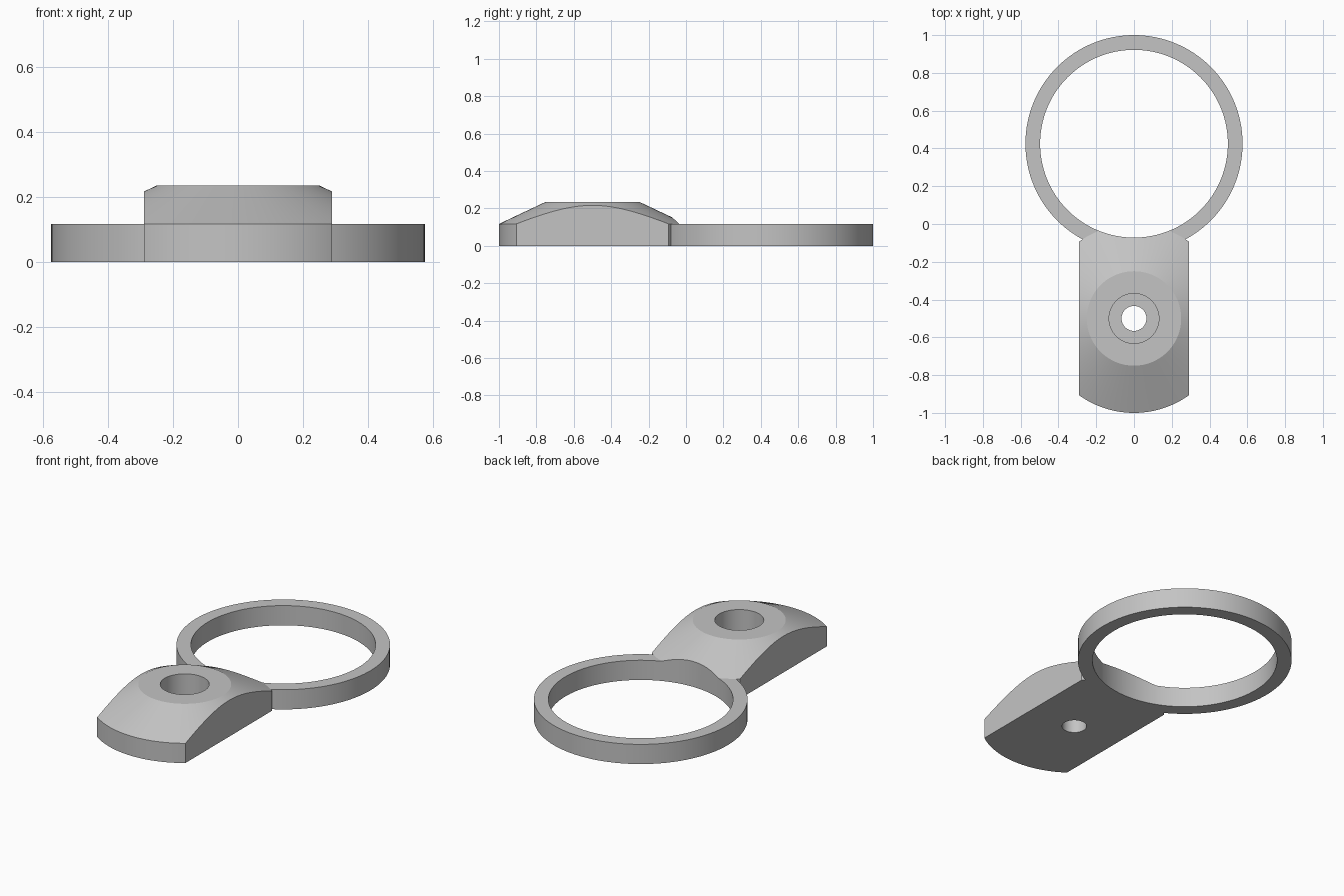
import bpy, bmesh, math

cube = bpy.data.objects.get("Cube")
if cube:
    bpy.data.objects.remove(cube, do_unlink=True)

THICK, TOP = 0.117, 0.235        # ring thickness, clamp height
HALF_WIDTH = 0.29
CLAMP_Y, RING_Y = -0.5, 0.425    # centres of the clamp and the ring

grey = bpy.data.materials.new("light_grey")
grey.use_nodes = True
colour = (0.55, 0.55, 0.55, 1)
grey.diffuse_color = colour
grey.node_tree.nodes["Principled BSDF"].inputs["Base Color"].default_value = colour


def make_object(name, bm):
    bmesh.ops.recalc_face_normals(bm, faces=bm.faces)
    mesh = bpy.data.meshes.new(name)
    bm.to_mesh(mesh)
    bm.free()
    mesh.materials.append(grey)
    obj = bpy.data.objects.new(name, mesh)
    bpy.context.collection.objects.link(obj)
    return obj


def turned(name, y, profile, sides=128):
    """Closed solid turned about a vertical axis from (radius, height) points."""
    bm = bmesh.new()
    loops = []
    for r, z in profile:
        angles = [2 * math.pi * i / sides for i in range(sides)]
        loops.append([bm.verts.new((r * math.cos(a), y + r * math.sin(a), z)) for a in angles])
    for low, high in zip(loops, loops[1:]):
        for i in range(sides):
            j = (i + 1) % sides
            bm.faces.new((low[i], low[j], high[j], high[i]))
    bm.faces.new(loops[0][::-1])
    bm.faces.new(loops[-1])
    return make_object(name, bm)


def box(name, half_width):
    bm = bmesh.new()
    bmesh.ops.create_cube(bm, size=2)
    bmesh.ops.scale(bm, vec=(half_width, 2, 1), verts=bm.verts)
    return make_object(name, bm)


def combine(target, other, operation):
    mod = target.modifiers.new(operation.lower(), "BOOLEAN")
    mod.operation, mod.object, mod.solver = operation, other, "EXACT"
    bpy.context.view_layer.objects.active = target
    bpy.ops.object.modifier_apply(modifier=mod.name)
    bpy.data.objects.remove(other, do_unlink=True)


# Clamp block: a chamfered disc trimmed to straight sides
bracket = turned("clamp_and_ring", CLAMP_Y, [(0.5, 0), (0.5, THICK), (0.25, TOP)])
combine(bracket, box("side_trim", HALF_WIDTH), "INTERSECT")

# Ring, joined to the clamp and bored through both
combine(bracket, turned("ring_disc", RING_Y, [(0.575, 0), (0.575, THICK)]), "UNION")
combine(bracket, turned("ring_bore", RING_Y, [(0.497, -1), (0.497, 1)]), "DIFFERENCE")

# Stepped screw hole
screw_hole = [(0.066, -1), (0.066, 0.078), (0.132, 0.078), (0.132, 1)]
combine(bracket, turned("screw_hole", CLAMP_Y, screw_hole, 64), "DIFFERENCE")

# Smooth curved walls, crisp edges
bpy.ops.object.select_all(action="DESELECT")
bracket.select_set(True)
bpy.context.view_layer.objects.active = bracket
bpy.ops.object.shade_smooth_by_angle(angle=math.radians(20))
